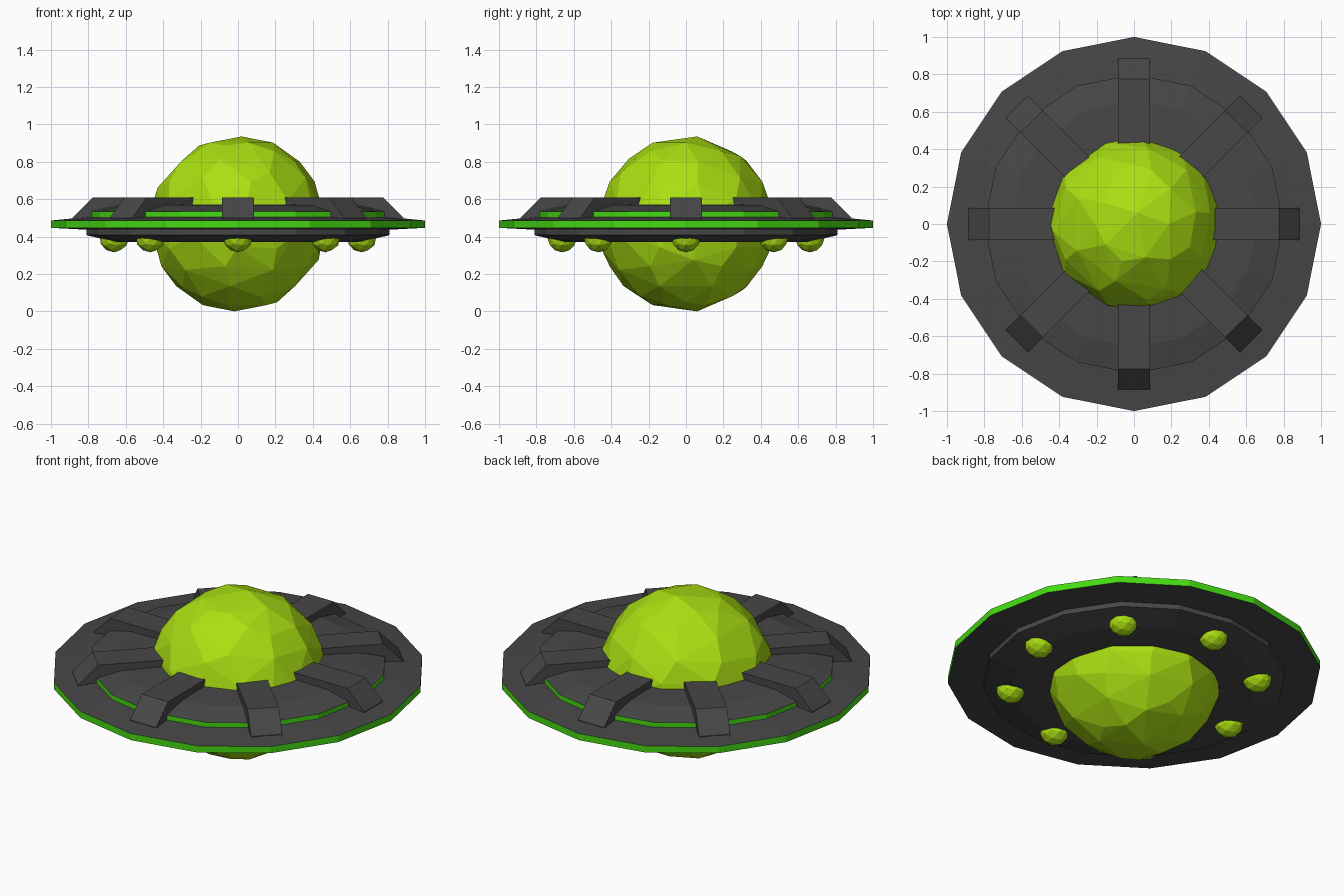
import bpy, bmesh, math
from mathutils import Matrix

if "Cube" in bpy.data.objects:
    bpy.data.objects.remove(bpy.data.objects["Cube"])


def material(name, rgb):
    m = bpy.data.materials.new(name)
    m.diffuse_color = (*rgb, 1)
    m.use_nodes = True
    m.node_tree.nodes["Principled BSDF"].inputs["Base Color"].default_value = m.diffuse_color
    return m


LIME = material("lime glow", (0.40, 0.74, 0.006))
GREEN = material("bright green trim", (0.06, 0.70, 0.006))
GREY = material("dark grey hull", (0.063, 0.063, 0.063))


def make_object(name, bm, mats):
    bmesh.ops.recalc_face_normals(bm, faces=bm.faces[:])
    me = bpy.data.meshes.new(name)
    bm.to_mesh(me)
    bm.free()
    for m in mats:
        me.materials.append(m)
    ob = bpy.data.objects.new(name, me)
    bpy.context.collection.objects.link(ob)
    return ob


def lathe(name, profile, green_segments, sides=16):
    """Revolve an (r, z) profile; listed segments get the trim colour."""
    bm = bmesh.new()
    rings = []
    for r, z in profile:
        rings.append([bm.verts.new((r * math.cos(math.tau * i / sides),
                                    r * math.sin(math.tau * i / sides), z))
                      for i in range(sides)])
    for s in range(len(rings) - 1):
        a, b = rings[s], rings[s + 1]
        for i in range(sides):
            j = (i + 1) % sides
            f = bm.faces.new((a[i], a[j], b[j], b[i]))
            f.material_index = 1 if s in green_segments else 0
    bm.faces.new(rings[0])
    bm.faces.new(rings[-1])
    return make_object(name, bm, [GREY, GREEN])


def ball(name, radius, loc, subdivisions):
    bm = bmesh.new()
    bmesh.ops.create_icosphere(bm, subdivisions=subdivisions, radius=radius,
                               matrix=Matrix.Translation(loc))
    return make_object(name, bm, [LIME])


# Saucer hull: underside step, green rim, upper green step, plateau
lathe("saucer_hull",
      [(0.30, 0.372), (0.66, 0.372), (0.81, 0.408), (0.81, 0.437), (1.0, 0.447),
       (1.0, 0.486), (0.80, 0.506), (0.80, 0.534), (0.66, 0.568), (0.30, 0.575)],
      {4, 6})

# Central faceted globe, thinned to irregular facets
globe = ball("central_globe", 0.468, (0, 0, 0.468), 3)
dec = globe.modifiers.new("facets", 'DECIMATE')
dec.ratio = 0.55


# Radial ribs on top with sloping outer ends
def rib(name, angle):
    side = [(0.36, 0.49), (0.885, 0.49), (0.885, 0.50), (0.775, 0.61), (0.36, 0.61)]
    bm = bmesh.new()
    a = [bm.verts.new((x, -0.085, z)) for x, z in side]
    b = [bm.verts.new((x, 0.085, z)) for x, z in side]
    bm.faces.new(a)
    bm.faces.new(b)
    for i in range(len(side)):
        j = (i + 1) % len(side)
        bm.faces.new((a[i], a[j], b[j], b[i]))
    bm.transform(Matrix.Rotation(angle, 4, 'Z'))
    make_object(name, bm, [GREY])


# Eight ribs above and eight lights below
for k in range(8):
    t = math.tau * k / 8
    rib(f"rib_{k + 1}", t)
    ball(f"under_light_{k + 1}", 0.08, (0.662 * math.cos(t), 0.662 * math.sin(t), 0.396), 2)
